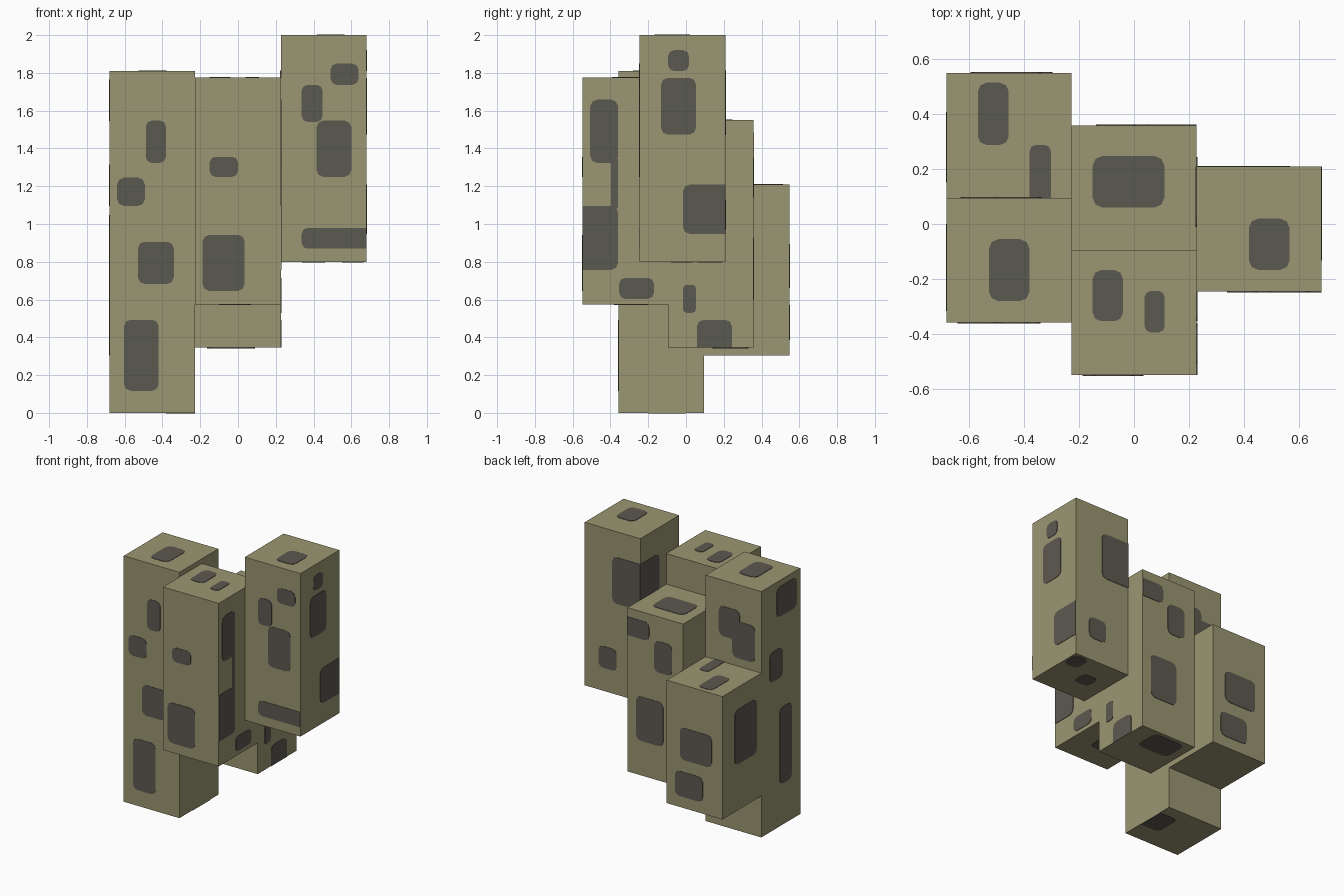
import bpy, bmesh

if "Cube" in bpy.data.objects:
    bpy.data.objects.remove(bpy.data.objects["Cube"])

S = 0.4533          # side of every square column
PLATE = 0.003       # thickness of the dark patches
CORNER = 0.035      # clipped patch corner


def material(name, rgb):
    m = bpy.data.materials.new(name)
    m.diffuse_color = (*rgb, 1.0)
    m.use_nodes = True
    m.node_tree.nodes["Principled BSDF"].inputs["Base Color"].default_value = m.diffuse_color
    return m


STONE = material("olive stone", (0.328, 0.305, 0.171))
DARK = material("dark grey patch", (0.105, 0.100, 0.080))


def make_object(name, bm, mat):
    bmesh.ops.recalc_face_normals(bm, faces=bm.faces)
    mesh = bpy.data.meshes.new(name)
    bm.to_mesh(mesh)
    bm.free()
    mesh.materials.append(mat)
    bpy.context.collection.objects.link(bpy.data.objects.new(name, mesh))


def patch_outline(u0, u1, v0, v1, ulim, vlim):
    """Rectangle with clipped corners; corners stay square where it meets a column edge."""
    snap = lambda a, lim: next((e for e in lim if abs(a - e) < 0.013), a)
    u0, u1, v0, v1 = snap(u0, ulim), snap(u1, ulim), snap(v0, vlim), snap(v1, vlim)
    c = min(CORNER, 0.28 * min(u1 - u0, v1 - v0))
    pts = []
    for u, v, su, sv, u_first in ((u0, v0, 1, 1, False), (u1, v0, -1, 1, True),
                                  (u1, v1, -1, -1, False), (u0, v1, 1, -1, True)):
        if u in ulim or v in vlim:
            pts.append((u, v))
        else:
            a, b, d = (u + su * c, v), (u, v + sv * c), (u + su * c * .3, v + sv * c * .3)
            pts += [a, d, b] if u_first else [b, d, a]
    return pts


def column(name, lo, hi, patches):
    # Plain box
    bm = bmesh.new()
    bmesh.ops.create_cube(bm, size=1)
    for v in bm.verts:
        v.co = [lo[i] if v.co[i] < 0 else hi[i] for i in range(3)]
    make_object(name, bm, STONE)
    # Thin patches on its faces
    bm = bmesh.new()
    for side, rects in patches.items():
        axis = "xyz".index(side[1])
        ua, va = [i for i in range(3) if i != axis]
        base, sign = (hi[axis], 1) if side[0] == "+" else (lo[axis], -1)
        for r in rects:
            pts = patch_outline(*r, (lo[ua], hi[ua]), (lo[va], hi[va]))
            rings = []
            for level in (base, base + sign * PLATE):
                ring = []
                for u, v in pts:
                    co = [0, 0, 0]
                    co[axis], co[ua], co[va] = level, u, v
                    ring.append(bm.verts.new(co))
                rings.append(ring)
                bm.faces.new(ring)
            n = len(pts)
            for i in range(n):
                j = (i + 1) % n
                bm.faces.new((rings[0][i], rings[0][j], rings[1][j], rings[1][i]))
    make_object(name + "_patches", bm, DARK)


X0, X1, X2, X3 = -1.5 * S, -0.5 * S, 0.5 * S, 1.5 * S

# Tall column reaching the ground
column("left_front_column", (X0, -0.358, 0), (X1, 0.095, 1.81), {
    "-y": [(-.488, -.382, 1.324, 1.547), (-.64, -.493, 1.096, 1.245),
           (-.53, -.34, .683, .906), (-.604, -.42, .117, .493)],
    "+y": [(-.505, -.335, 1.40, 1.62), (-.63, -.445, 1.27, 1.54)],
    "-x": [(-.315, -.083, 1.545, 1.765), (-.152, 0, 1.095, 1.315), (-.257, -.117, .305, .868)],
    "+z": [(-.527, -.379, -.28, -.055)],
    "-z": [(-.38, X1, -.2, 0)],
})

# Short rear column
column("left_back_column", (X0, 0.095, 0.305), (X1, 0.548, 1.21), {
    "+y": [(-.594, -.335, .66, .895), (-.521, -.295, .387, .57)],
    "-x": [(.15, .406, .645, 1.047)],
    "+z": [(-.567, -.455, .287, .513), (-.379, -.302, .095, .287)],
})

# Middle pair
column("middle_front_column", (X1, -0.548, 0.575), (X2, -0.095, 1.775), {
    "-y": [(-.15, 0, 1.25, 1.356), (-.187, .035, .646, .943)],
    "+x": [(-.507, -.36, 1.324, 1.658), (-.396, -.36, 1.08, 1.35),
           (-.548, -.36, .757, 1.096), (-.354, -.17, .604, .715)],
    "+z": [(-.15, -.04, -.353, -.167), (.039, .111, -.393, -.244)],
    "-z": [(-.1, .07, -.38, -.2)],
})
column("middle_back_column", (X1, -0.095, 0.345), (X2, 0.358, 1.55), {
    "+y": [(.048, X2, 1.35, 1.485), (-.138, .007, 1.14, 1.37), (-.066, .153, .60, .925)],
    "+x": [(-.016, .053, .53, .678), (.058, .243, .345, .493)],
    "+z": [(-.15, .11, .06, .247)],
    "-z": [(-.165, .09, .14, .33)],
})

# Raised column on the right
column("right_column", (X2, -0.245, 0.8), (X3, 0.208, 2.0), {
    "-y": [(.49, .638, 1.737, 1.849), (.337, .448, 1.54, 1.737),
           (.416, .6, 1.25, 1.547), (.337, X3, .869, .98)],
    "+y": [(X2, .453, 1.47, 1.812), (.42, .566, .97, 1.13)],
    "+x": [(-.095, .016, 1.81, 1.92), (-.132, .053, 1.473, 1.774), (-.016, .208, .948, 1.208)],
    "-x": [(-.01, .208, 1.47, 1.812)],
    "+z": [(.417, .565, -.167, .02)],
    "-z": [(.55, .665, .06, .19), (.34, .46, -.08, .035)],
})
